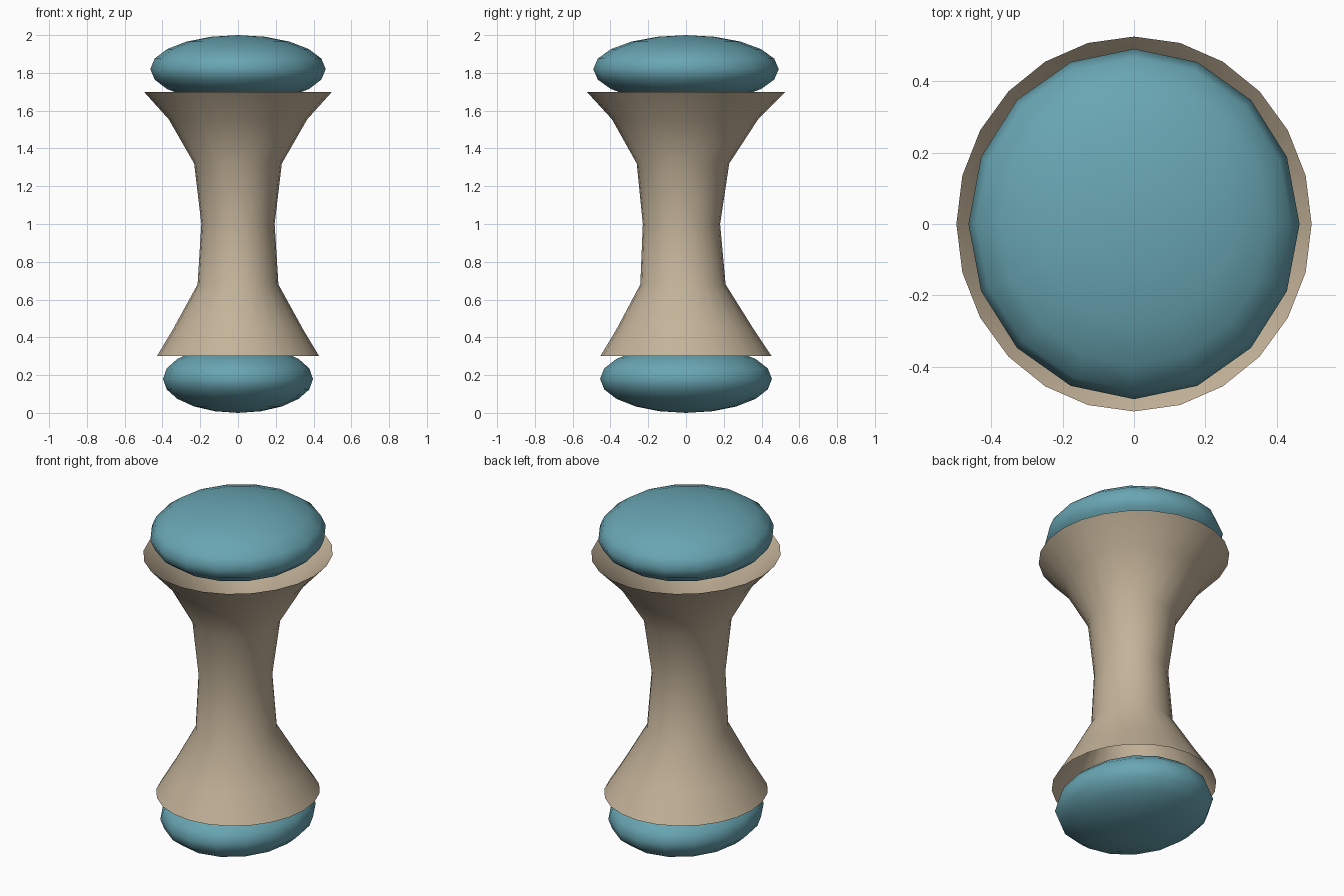
import bpy, bmesh
from math import cos, sin, tau, radians

if "Cube" in bpy.data.objects:
    bpy.data.objects.remove(bpy.data.objects["Cube"])


def material(name, color):
    m = bpy.data.materials.new(name)
    m.diffuse_color = color
    m.use_nodes = True
    m.node_tree.nodes["Principled BSDF"].inputs["Base Color"].default_value = m.diffuse_color
    return m


def finish(bm, name, mat):
    mesh = bpy.data.meshes.new(name)
    bm.to_mesh(mesh)
    bm.free()
    for p in mesh.polygons:
        p.use_smooth = True
    mesh.materials.append(mat)
    ob = bpy.data.objects.new(name, mesh)
    bpy.context.collection.objects.link(ob)
    return ob


tan = material("bone_tan", (0.55, 0.45, 0.32, 1))
blue = material("cartilage_blue", (0.14, 0.38, 0.45, 1))

# Shaft: open flared tube, rings of (z, x radius, y centre)
SIDES = 24
rings = [(0.30, 0.43, 0.0), (0.445, 0.343, -0.005), (0.68, 0.214, -0.016),
         (1.00, 0.194, -0.024), (1.32, 0.232, -0.016), (1.555, 0.367, -0.005),
         (1.70, 0.498, 0.0)]
bm = bmesh.new()
loops = []
for z, r, cy in rings:
    ry = r * 1.055
    loops.append([bm.verts.new((r * cos(tau * i / SIDES), cy + ry * sin(tau * i / SIDES), z))
                  for i in range(SIDES)])
for low, high in zip(loops, loops[1:]):
    for i in range(SIDES):
        j = (i + 1) % SIDES
        bm.faces.new((low[i], low[j], high[j], high[i]))
finish(bm, "shaft", tan)

# End caps: flattened ellipsoids seated in the flared ends
for name, z, size in (("upper_cap", 1.82, (0.464, 0.491, 0.18)),
                      ("lower_cap", 0.18, (0.397, 0.455, 0.18))):
    bm = bmesh.new()
    bmesh.ops.create_uvsphere(bm, u_segments=16, v_segments=10, radius=1)
    bmesh.ops.scale(bm, vec=size, verts=bm.verts)
    finish(bm, name, blue).location.z = z
